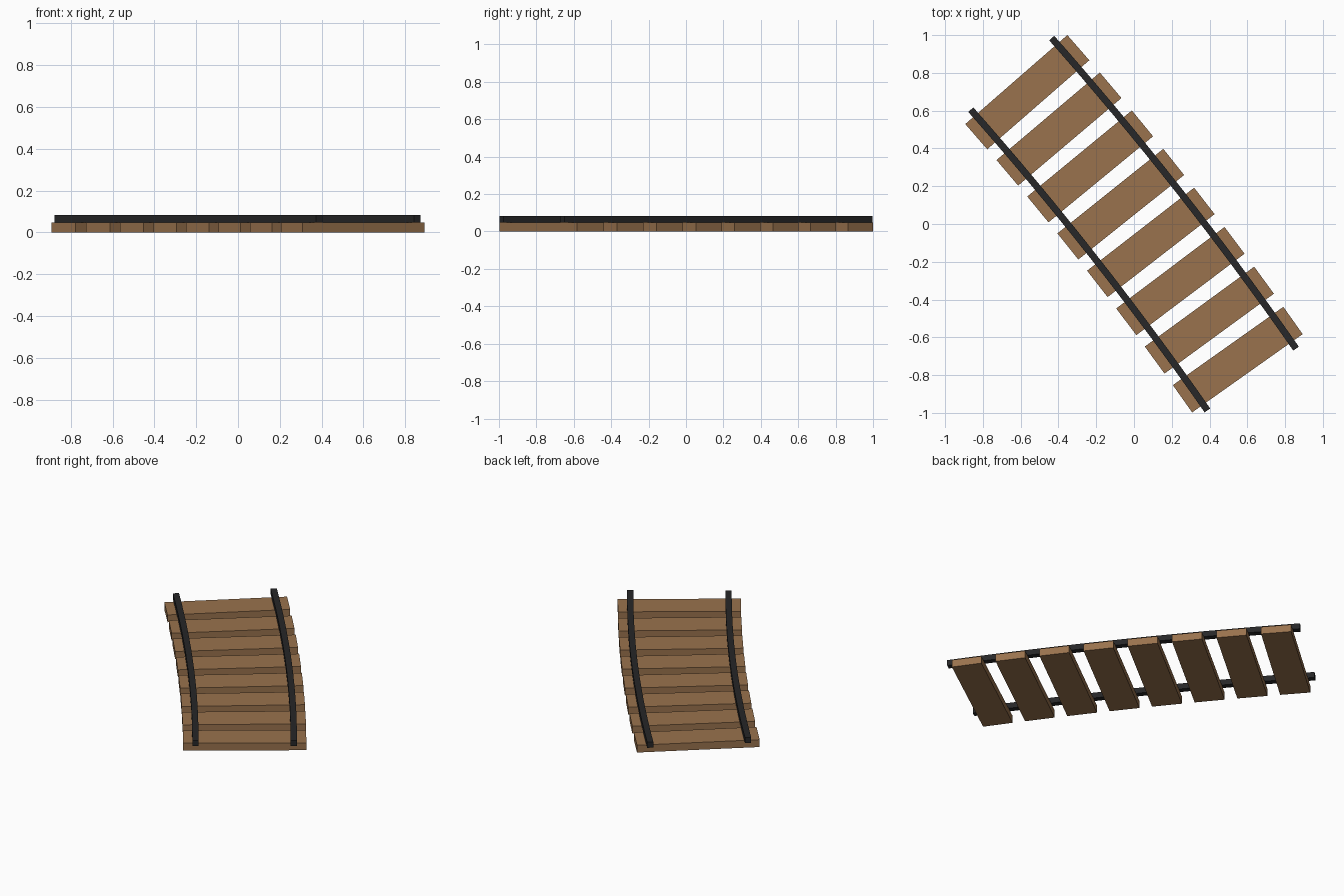
import bpy, bmesh
from math import radians, sin, cos

if "Cube" in bpy.data.objects:
    bpy.data.objects.remove(bpy.data.objects["Cube"])

COUNT, PITCH = 8, 0.2575          # sleepers and their spacing along the arc
TURN = radians(6.6)               # total bend of the track
HEADING = radians(-51.8)          # direction of travel at mid length
MID = (0.01, 0.004)
LENGTH = COUNT * PITCH
RADIUS = LENGTH / TURN
SLEEPER_TOP, RAIL_TOP = 0.047, 0.083


def material(name, color):
    m = bpy.data.materials.new(name)
    m.diffuse_color = (*color, 1)
    m.use_nodes = True
    m.node_tree.nodes["Principled BSDF"].inputs["Base Color"].default_value = m.diffuse_color
    return m


def arc_point(s, side):
    """Point at arc length s from the middle, offset to the left by side."""
    a = HEADING - s / RADIUS
    # turning centre lies to the right of the heading
    cx = MID[0] + RADIUS * sin(HEADING)
    cy = MID[1] - RADIUS * cos(HEADING)
    r = RADIUS + side
    return cx - r * sin(a), cy + r * cos(a), a


def add_object(name, bm, mat):
    bmesh.ops.recalc_face_normals(bm, faces=bm.faces)
    mesh = bpy.data.meshes.new(name)
    bm.to_mesh(mesh)
    bm.free()
    mesh.materials.append(mat)
    ob = bpy.data.objects.new(name, mesh)
    bpy.context.collection.objects.link(ob)
    return ob


wood = material("wood", (0.32, 0.17, 0.075))
steel = material("dark_steel", (0.02, 0.02, 0.021))

# Wooden sleepers, square to the curve
for i in range(COUNT):
    x, y, a = arc_point((i + 0.5) * PITCH - LENGTH / 2, 0)
    bm = bmesh.new()
    bmesh.ops.create_cube(bm, size=1)
    bmesh.ops.scale(bm, vec=(0.177, 0.717, SLEEPER_TOP), verts=bm.verts)
    ob = add_object(f"sleeper_{i + 1}", bm, wood)
    ob.location = (x, y, SLEEPER_TOP / 2)
    ob.rotation_euler.z = a


# Rails: square section swept along the arc
def rail(name, offset, width=0.036, steps=16):
    bm = bmesh.new()
    rings = []
    for k in range(steps + 1):
        s = LENGTH * (k / steps - 0.5)
        ring = []
        for side, z in ((-1, SLEEPER_TOP), (1, SLEEPER_TOP), (1, RAIL_TOP), (-1, RAIL_TOP)):
            x, y, _ = arc_point(s, offset + side * width / 2)
            ring.append(bm.verts.new((x, y, z)))
        rings.append(ring)
    for r0, r1 in zip(rings, rings[1:]):
        for j in range(4):
            n = (j + 1) % 4
            bm.faces.new((r0[j], r0[n], r1[n], r1[j]))
    bm.faces.new(rings[0])
    bm.faces.new(rings[-1])
    add_object(name, bm, steel)


rail("left_rail", -0.286)
rail("right_rail", 0.286)
